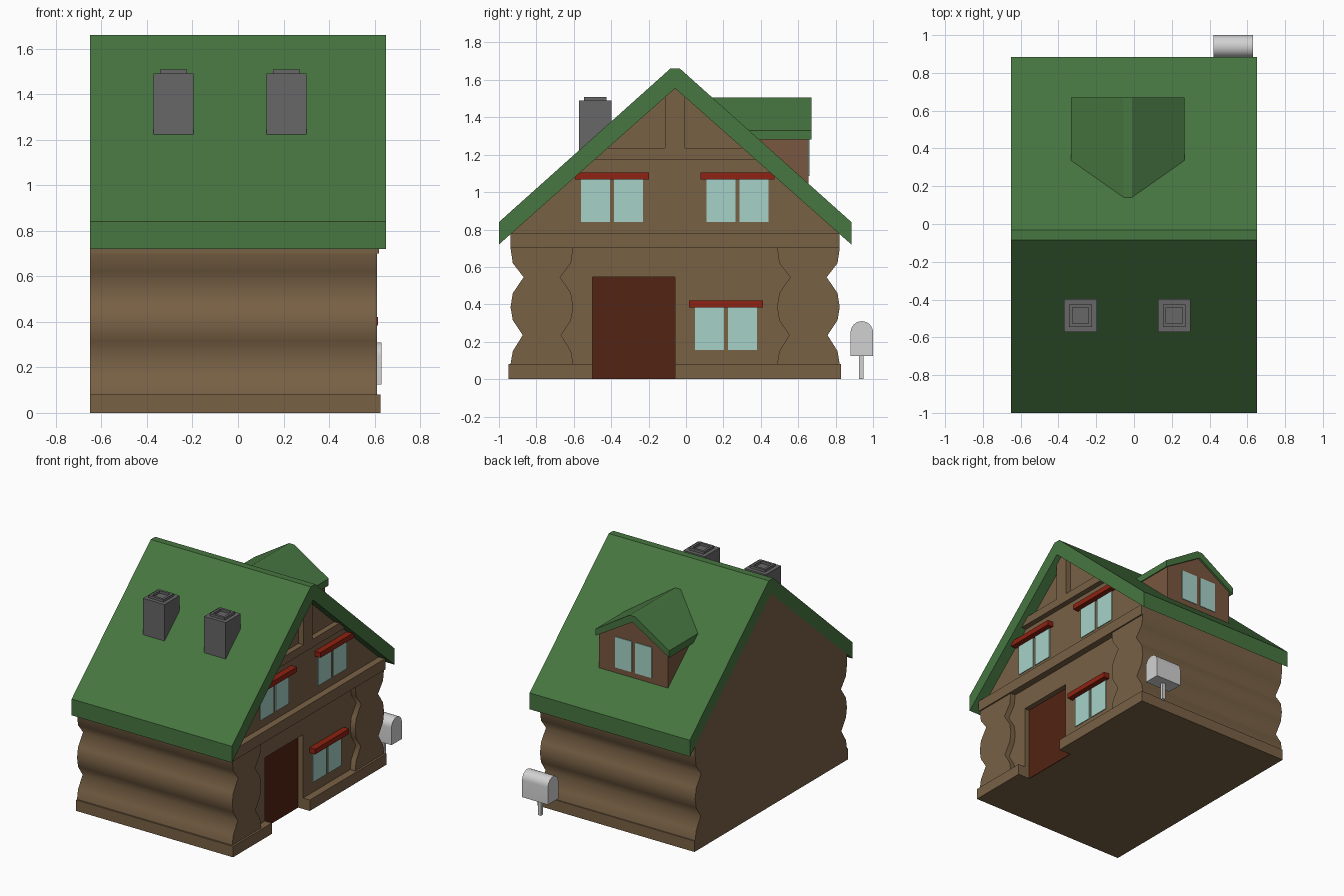
import bpy
import math

cube = bpy.data.objects.get("Cube")
if cube:
    bpy.data.objects.remove(cube, do_unlink=True)


def material(name, rgb):
    m = bpy.data.materials.new(name)
    m.use_nodes = True
    m.diffuse_color = (*rgb, 1)
    m.node_tree.nodes["Principled BSDF"].inputs["Base Color"].default_value = (*rgb, 1)
    return m


WOOD = material("log brown", (0.19, 0.12, 0.06))
SHINGLE = material("roof green", (0.063, 0.18, 0.052))
DORMER = material("dormer brown", (0.19, 0.095, 0.05))
STONE = material("chimney grey", (0.135, 0.135, 0.135))
GLASS = material("window glass", (0.38, 0.65, 0.58))
DOOR = material("door brown", (0.085, 0.017, 0.006))
RED = material("lintel red", (0.27, 0.016, 0.006))
METAL = material("mailbox grey", (0.64, 0.64, 0.64))


def prism(name, outline, lo, hi, mat, axis="x", smooth=0):
    """Extrude an outline: (y, z) points along x, or (x, z) points along y."""
    place = (lambda a, p: (a, p[0], p[1])) if axis == "x" else (lambda a, p: (p[0], a, p[1]))
    n = len(outline)
    verts = [place(a, p) for a in (lo, hi) for p in outline]
    faces = [tuple(range(n)), tuple(range(2 * n - 1, n - 1, -1))]
    faces += [(i, i + n, (i + 1) % n + n, (i + 1) % n) for i in range(n)]
    mesh = bpy.data.meshes.new(name)
    mesh.from_pydata(verts, [], faces)
    mesh.materials.append(mat)
    ob = bpy.data.objects.new(name, mesh)
    bpy.context.collection.objects.link(ob)
    # Consistent outward normals
    bpy.ops.object.select_all(action="DESELECT")
    ob.select_set(True)
    bpy.context.view_layer.objects.active = ob
    bpy.ops.object.mode_set(mode="EDIT")
    bpy.ops.mesh.select_all(action="SELECT")
    bpy.ops.mesh.normals_make_consistent(inside=False)
    bpy.ops.object.mode_set(mode="OBJECT")
    if smooth:
        bpy.ops.object.shade_smooth_by_angle(angle=math.radians(smooth))
    return ob


def box(name, x, y, z, mat):
    return prism(name, [(y[0], z[0]), (y[1], z[0]), (y[1], z[1]), (y[0], z[1])], *x, mat)


MID = -0.058          # y of the ridge line
BACK, DOOR_X, WALL, LOG = -0.65, 0.525, 0.57, 0.61
DOOR_Y = (-0.5, -0.06)
DOOR_TOP = 0.545

# Stacked log silhouette: (inset, height) from bottom to top
logs = [(0, 0.08), (0.012, 0.15), (0.065, 0.235), (0.012, 0.315), (0, 0.385),
        (0.012, 0.46), (0.07, 0.545), (0.012, 0.62), (0, 0.70)]
HALF = 0.88
right_edge = [(MID + HALF - d, z) for d, z in logs]
left_edge = [(MID - HALF + d, z) for d, z in reversed(logs)]

# Log walls, with a doorway in the front layer
prism("log_walls", right_edge + left_edge, BACK, DOOR_X, WOOD, smooth=80)
doorway = [(DOOR_Y[0], 0.08), (DOOR_Y[0], DOOR_TOP), (DOOR_Y[1], DOOR_TOP), (DOOR_Y[1], 0.08)]
prism("front_wall", right_edge + left_edge + doorway, DOOR_X, WALL, WOOD, smooth=80)

# Corner log stacks standing proud of the front wall
for side, name in ((-1, "right"), (1, "left")):
    outer = [(MID + side * (HALF - d), z) for d, z in logs]
    inner = [(MID + side * (0.545 + d), z) for d, z in reversed(logs)]
    prism(f"corner_logs_{name}", outer + inner, WALL, LOG, WOOD, smooth=80)

# Foundation, broken at the doorway
box("foundation", (BACK, DOOR_X), (-0.95, 0.83), (0, 0.08), WOOD)
box("foundation_front_right", (DOOR_X, 0.625), (-0.95, DOOR_Y[0]), (0, 0.08), WOOD)
box("foundation_front_left", (DOOR_X, 0.625), (DOOR_Y[1], 0.83), (0, 0.08), WOOD)
box("door", (DOOR_X, DOOR_X + 0.006), DOOR_Y, (0, DOOR_TOP), DOOR)

# Main roof, a bent slab with a flat ridge
EAVE, SPAN, UNDER = 0.72, 0.942, 1.555
prism("roof", [(MID - SPAN, EAVE), (MID - SPAN, 0.84), (MID - 0.026, 1.66), (MID + 0.026, 1.66),
               (MID + SPAN, 0.84), (MID + SPAN, EAVE), (MID, UNDER)], -0.65, 0.65, SHINGLE)


def under_roof(z):
    """Half width below the roof at a height."""
    return SPAN * (UNDER - z) / (UNDER - EAVE)


def gable_band(name, z0, z1, x0, x1):
    a, b = under_roof(z0), under_roof(z1)
    prism(name, [(MID - a, z0), (MID + a, z0), (MID + b, z1), (MID - b, z1)], x0, x1, WOOD)


# Gable wall and its timbers
a = under_roof(0.78)
prism("gable_wall", [(MID - a, 0.78), (MID + a, 0.78), (MID, UNDER)], BACK, WALL, WOOD)
box("floor_beam", (BACK, 0.62), (MID - HALF, MID + HALF), (0.70, 0.78), WOOD)
gable_band("gable_tie_beam", 1.175, 1.235, WALL, LOG)
w = 0.053
shoulder = UNDER - w * (UNDER - EAVE) / SPAN
prism("gable_post", [(MID - w, 1.235), (MID + w, 1.235), (MID + w, shoulder),
                     (MID, UNDER), (MID - w, shoulder)], WALL, LOG, WOOD)

# Facade windows: two panes and a red lintel each
for name, y, z in (("upper_right", -0.395, 0.84), ("upper_left", 0.275, 0.84), ("lower", 0.213, 0.155)):
    for s in (-1, 1):
        pane = sorted((y + s * 0.011, y + s * 0.166))
        box(f"window_{name}_pane", (WALL, WALL + 0.006), pane, (z, z + 0.228), GLASS)
    box(f"window_{name}_lintel", (WALL, 0.615), (y - 0.198, y + 0.198), (z + 0.228, z + 0.266), RED)

# Dormer on the back slope
CX = -0.033
prism("dormer_wall", [(CX - 0.28, 1.0), (CX + 0.28, 1.0), (CX + 0.28, 1.30), (CX, 1.47), (CX - 0.28, 1.30)],
      0.2, 0.655, DORMER, axis="y")
prism("dormer_roof", [(CX - 0.3, 1.28), (CX - 0.3, 1.33), (CX - 0.022, 1.505), (CX + 0.022, 1.505),
                      (CX + 0.3, 1.33), (CX + 0.3, 1.28), (CX, 1.46)], 0.1, 0.67, SHINGLE, axis="y")
for s in (-1, 1):
    x = sorted((CX + s * 0.014, CX + s * 0.148))
    box("dormer_pane", x, (0.655, 0.66), (1.085, 1.31), GLASS)

# Chimneys with a raised hollow collar
for x in (-0.283, 0.213):
    y = -0.485
    box("chimney", (x - 0.087, x + 0.087), (y - 0.087, y + 0.087), (1.1, 1.49), STONE)
    for s in (-1, 1):
        o, i = 0.06, 0.043
        box("chimney_collar_side", sorted((x + s * i, x + s * o)), (y - o, y + o), (1.49, 1.508), STONE)
        box("chimney_collar_end", (x - i, x + i), sorted((y + s * i, y + s * o)), (1.49, 1.508), STONE)

# Mailbox on a post
arch = [(0.94 + 0.06 * math.cos(t * math.pi / 12), 0.25 + 0.06 * math.sin(t * math.pi / 12)) for t in range(13)]
prism("mailbox", [(0.88, 0.125), (1.0, 0.125)] + arch, 0.42, 0.63, METAL, smooth=40)
box("mailbox_post", (0.513, 0.537), (0.926, 0.95), (0, 0.125), METAL)
